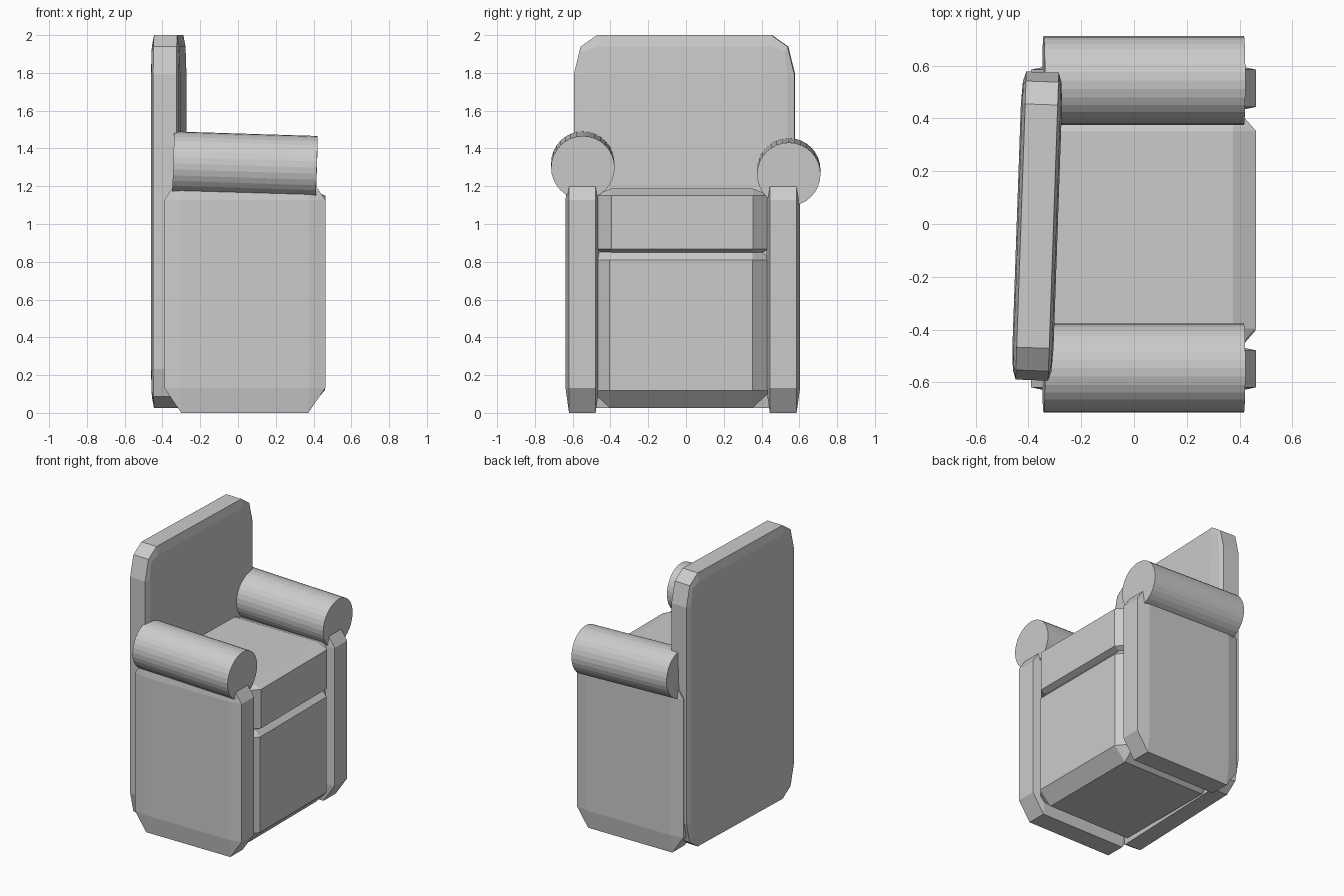
import bpy, bmesh
from math import radians
from mathutils import Matrix, Vector

if "Cube" in bpy.data.objects:
    bpy.data.objects.remove(bpy.data.objects["Cube"])


def add_mesh(name, bm):
    me = bpy.data.meshes.new(name)
    bm.to_mesh(me)
    bm.free()
    ob = bpy.data.objects.new(name, me)
    bpy.context.collection.objects.link(ob)
    return ob


def padded_box(name, x, y, z, bevel=0.105, segments=1, turn=0.0):
    """Unit cube bevelled first, then stretched, so the bevels follow the proportions."""
    bm = bmesh.new()
    bmesh.ops.create_cube(bm, size=1)
    bmesh.ops.bevel(bm, geom=bm.edges[:], offset=bevel, offset_type='OFFSET',
                    segments=segments, profile=0.5, affect='EDGES')
    size = Vector((x[1] - x[0], y[1] - y[0], z[1] - z[0]))
    centre = Vector((sum(x) / 2, sum(y) / 2, sum(z) / 2))
    bm.transform(Matrix.Translation(centre) @ Matrix.Rotation(radians(turn), 4, 'Z')
                 @ Matrix.Diagonal((*size, 1)))
    return add_mesh(name, bm)


def arm_roll(name, centre):
    """Cylinder along x, dipping slightly toward the front."""
    bm = bmesh.new()
    bmesh.ops.create_cone(bm, cap_ends=True, segments=32, radius1=0.168,
                          radius2=0.168, depth=0.76)
    bm.transform(Matrix.Translation(centre) @ Matrix.Rotation(radians(91.8), 4, 'Y'))
    return add_mesh(name, bm)


# Tall backrest, turned a touch about z
padded_box("backrest", (-0.445, -0.289), (-0.592, 0.576), (0.025, 2.0),
           bevel=0.105, segments=2, turn=-2.0)

# Side panels
padded_box("side_panel_right", (-0.39, 0.462), (-0.638, -0.46), (0.0, 1.26))
padded_box("side_panel_left", (-0.39, 0.462), (0.425, 0.604), (0.0, 1.26))

# Seat base and cushion
padded_box("seat_base", (-0.37, 0.46), (-0.505, 0.453), (0.027, 0.9))
padded_box("seat_cushion", (-0.37, 0.462), (-0.495, 0.453), (0.831, 1.187))

# Arm rolls
arm_roll("arm_roll_right", (0.037, -0.546, 1.31))
arm_roll("arm_roll_left", (0.037, 0.544, 1.275))
